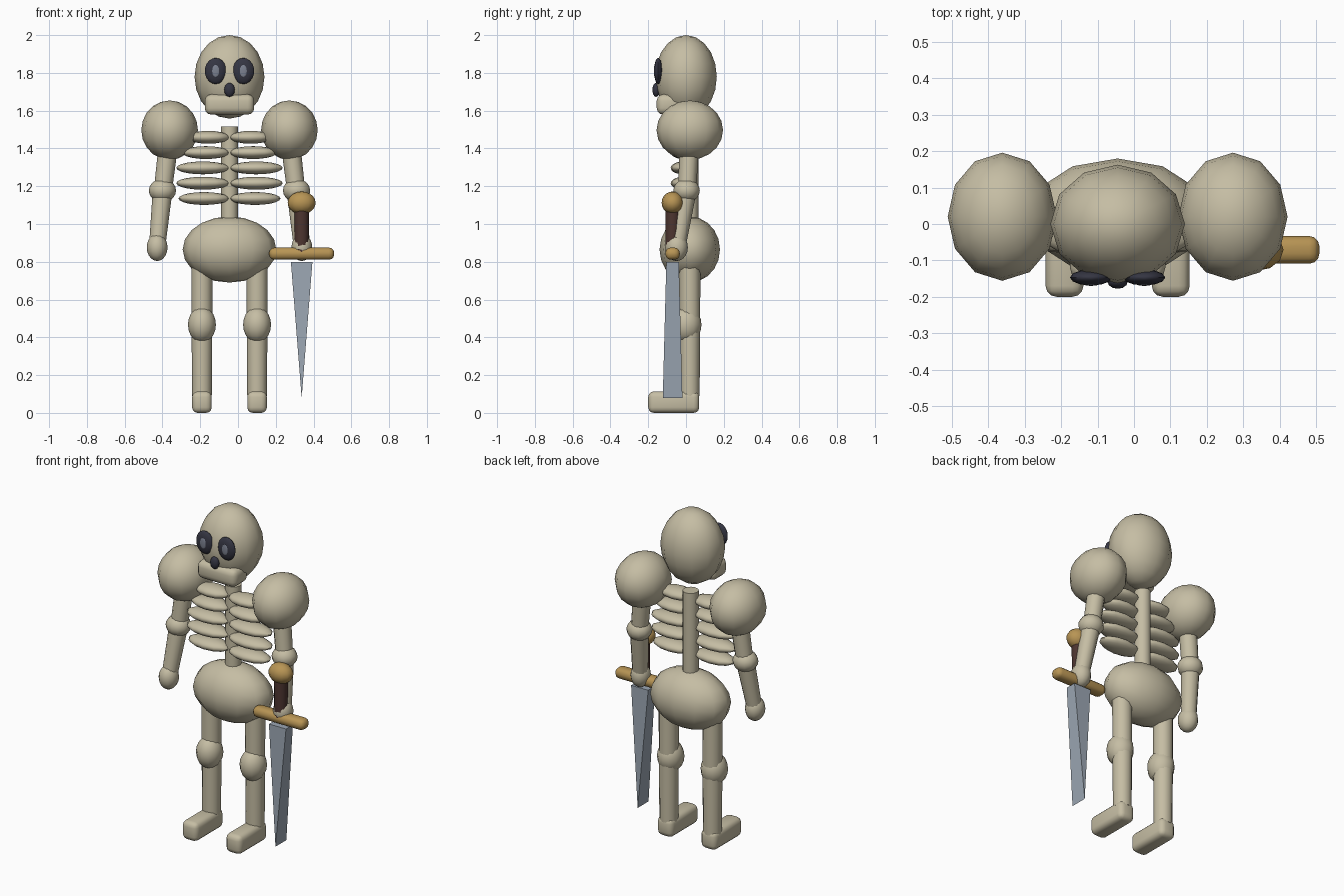
import bpy, bmesh, math
from mathutils import Vector

if "Cube" in bpy.data.objects:
    bpy.data.objects.remove(bpy.data.objects["Cube"])

CX = -0.045   # body centre line
BY = 0.02     # body depth centre


def material(name, rgb):
    m = bpy.data.materials.new(name)
    m.diffuse_color = (*rgb, 1)
    m.use_nodes = True
    m.node_tree.nodes["Principled BSDF"].inputs["Base Color"].default_value = m.diffuse_color
    return m


BONE = material("bone", (0.56, 0.51, 0.37))
DARK = material("dark_socket", (0.035, 0.036, 0.055))
GLINT = material("eye_glint", (0.20, 0.22, 0.28))
GOLD = material("brass", (0.48, 0.30, 0.09))
GRIP = material("brown_leather", (0.075, 0.036, 0.03))
STEEL = material("steel", (0.33, 0.385, 0.45))


def finish(name, bm, mat, smooth=True):
    bmesh.ops.recalc_face_normals(bm, faces=bm.faces)
    me = bpy.data.meshes.new(name)
    bm.to_mesh(me)
    bm.free()
    me.materials.append(mat)
    ob = bpy.data.objects.new(name, me)
    bpy.context.collection.objects.link(ob)
    if smooth:
        bpy.ops.object.select_all(action='DESELECT')
        ob.select_set(True)
        bpy.context.view_layer.objects.active = ob
        bpy.ops.object.shade_smooth_by_angle(angle=math.radians(50))
    return ob


def ball(name, centre, radii, mat=BONE, seg=12, rings=10):
    bm = bmesh.new()
    bmesh.ops.create_uvsphere(bm, u_segments=seg, v_segments=rings, radius=1)
    bmesh.ops.scale(bm, vec=radii, verts=bm.verts)
    bmesh.ops.translate(bm, vec=centre, verts=bm.verts)
    return finish(name, bm, mat)


def rod(name, a, b, ra, rb, mat=BONE, seg=12):
    a, b = Vector(a), Vector(b)
    bm = bmesh.new()
    bmesh.ops.create_cone(bm, cap_ends=True, segments=seg, radius1=ra,
                          radius2=rb, depth=(b - a).length)
    bmesh.ops.rotate(bm, verts=bm.verts,
                     matrix=Vector((0, 0, 1)).rotation_difference(b - a).to_matrix())
    bmesh.ops.translate(bm, vec=(a + b) / 2, verts=bm.verts)
    return finish(name, bm, mat)


def block(name, centre, size, bevel, mat=BONE):
    bm = bmesh.new()
    bmesh.ops.create_cube(bm, size=1)
    bmesh.ops.scale(bm, vec=size, verts=bm.verts)
    bmesh.ops.bevel(bm, geom=bm.edges[:], offset=bevel, segments=3,
                    profile=0.5, affect='EDGES')
    bmesh.ops.translate(bm, vec=centre, verts=bm.verts)
    return finish(name, bm, mat)


# Skull
ball("skull", (CX, 0, 1.779), (0.185, 0.163, 0.221))
block("jaw", (CX, -0.085, 1.633), (0.262, 0.14, 0.108), 0.035)
ball("nose", (CX, -0.158, 1.71), (0.028, 0.02, 0.037), DARK)

# Spine and pelvis
rod("spine", (CX, BY, 0.95), (CX, BY, 1.515), 0.045, 0.045)
ball("pelvis", (CX, BY, 0.865), (0.248, 0.16, 0.175))

# Paired parts
for side, s in (("left", -1), ("right", 1)):
    def P(dx, y, z):
        return (CX + s * dx, y, z)

    # Eye sockets with a small glint
    ball(side + "_eye", P(0.073, -0.147, 1.81), (0.058, 0.022, 0.069), DARK)
    ball(side + "_eye_glint", P(0.073, -0.166, 1.81), (0.02, 0.004, 0.032), GLINT)

    # Ribs
    for i, rx in enumerate((0.112, 0.125, 0.141, 0.141, 0.135)):
        ball(f"{side}_rib_{i + 1}", P(rx, -0.015, 1.459 - 0.081 * i),
             (rx, 0.066, 0.034))

    # Arm
    ball(side + "_shoulder", P(0.317, BY, 1.497), (0.15, 0.176, 0.157))
    rod(side + "_upper_arm", P(0.353, 0.005, 1.175), P(0.32, BY, 1.45), 0.048, 0.052)
    ball(side + "_elbow", P(0.355, 0.003, 1.177), (0.072, 0.07, 0.062))
    rod(side + "_forearm", P(0.383, -0.045, 0.88), P(0.355, 0.003, 1.17), 0.043, 0.052)
    ball(side + "_hand", P(0.383, -0.05, 0.876), (0.055, 0.06, 0.072))

    # Leg
    rod(side + "_thigh", P(0.146, BY, 0.46), P(0.146, BY, 0.80), 0.055, 0.056)
    ball(side + "_knee", P(0.146, 0.002, 0.467), (0.074, 0.08, 0.095))
    rod(side + "_shin", P(0.146, BY, 0.09), P(0.146, BY, 0.46), 0.052, 0.055)
    block(side + "_foot", P(0.146, -0.065, 0.057), (0.104, 0.27, 0.114), 0.03)

# Sword
SX, SY = 0.337, -0.071
ball("pommel", (SX, SY, 1.112), (0.074, 0.058, 0.06), GOLD)
rod("grip", (SX, SY, 0.85), (SX, SY, 1.10), 0.037, 0.039, GRIP)
block("crossguard", (SX, SY, 0.843), (0.345, 0.076, 0.064), 0.028, GOLD)

# Wedge blade narrowing to an edge that runs front to back
bm = bmesh.new()
top = [bm.verts.new((SX + x * 0.057, SY + y * 0.033, 0.80))
       for x, y in ((-1, -1), (1, -1), (1, 1), (-1, 1))]
front, back = (bm.verts.new((SX, SY + y * 0.052, 0.08)) for y in (-1, 1))
bm.faces.new(top)
bm.faces.new((top[0], top[1], front))
bm.faces.new((top[2], top[3], back))
bm.faces.new((top[1], top[2], back, front))
bm.faces.new((top[3], top[0], front, back))
finish("blade", bm, STEEL, smooth=False)
